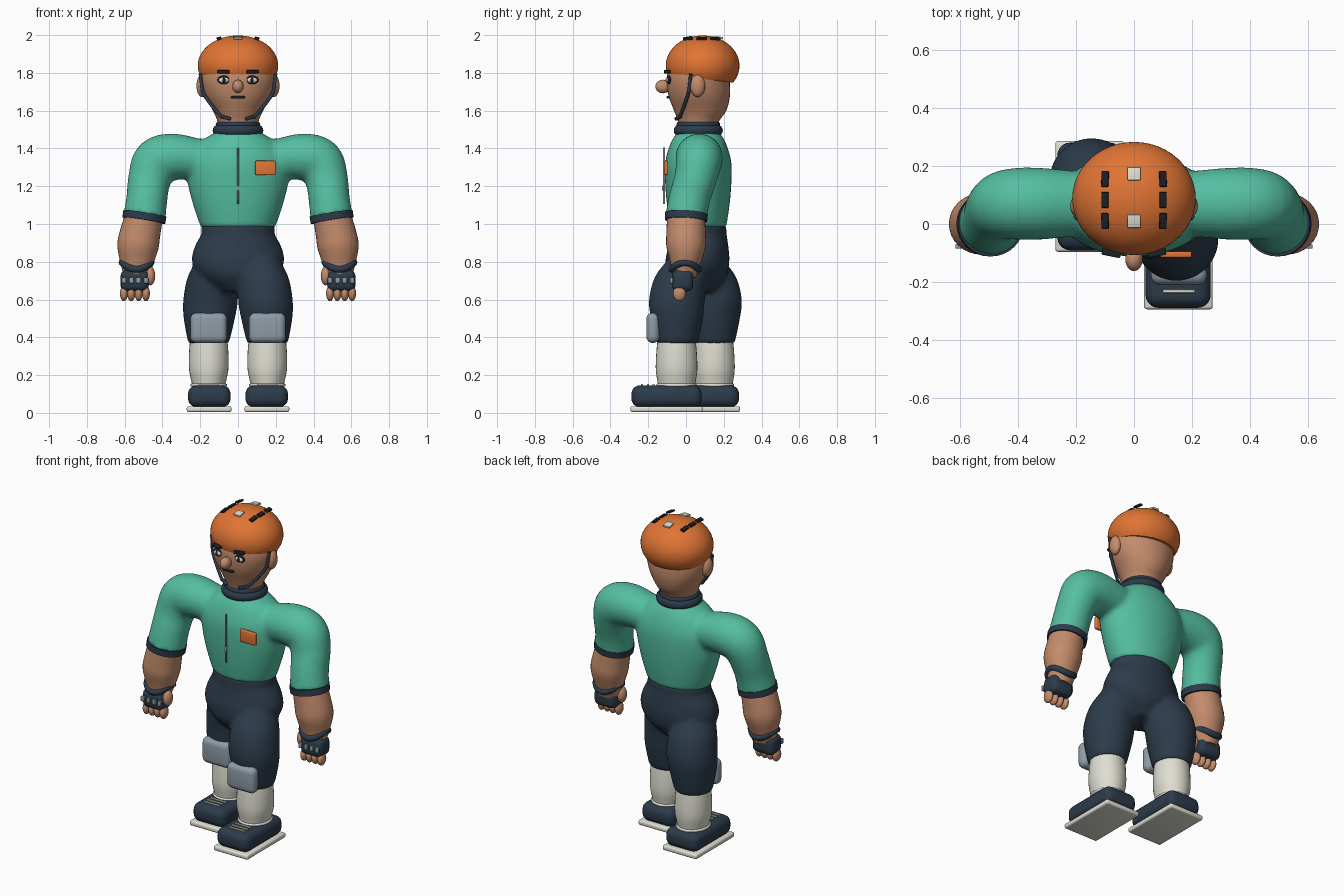
import bpy, bmesh, math
from mathutils import Vector, Matrix

if "Cube" in bpy.data.objects:
    bpy.data.objects.remove(bpy.data.objects["Cube"])


def mat(name, r, g, b):
    m = bpy.data.materials.new(name)
    lin = [((c / 255 + 0.055) / 1.055) ** 2.4 for c in (r, g, b)]
    m.diffuse_color = (*lin, 1)
    m.use_nodes = True
    m.node_tree.nodes["Principled BSDF"].inputs["Base Color"].default_value = m.diffuse_color
    return m


ORANGE = mat("orange", 224, 116, 52)
TEAL = mat("teal", 84, 190, 160)
SKIN = mat("skin", 196, 140, 108)
NAVY = mat("navy", 44, 59, 74)
WHITE = mat("off_white", 222, 222, 210)
GREY = mat("grey", 142, 156, 166)
BLACK = mat("black", 28, 32, 38)


def finish(name, bm, material, angle=40):
    bmesh.ops.recalc_face_normals(bm, faces=bm.faces)
    me = bpy.data.meshes.new(name)
    bm.to_mesh(me)
    bm.free()
    me.materials.append(material)
    ob = bpy.data.objects.new(name, me)
    bpy.context.collection.objects.link(ob)
    bpy.ops.object.select_all(action='DESELECT')
    ob.select_set(True)
    bpy.context.view_layer.objects.active = ob
    bpy.ops.object.shade_smooth_by_angle(angle=math.radians(angle))
    return ob


def spline(pts, steps=5):
    """Catmull-Rom through points of any dimension."""
    p = [Vector(q) for q in pts]
    out = []
    for i in range(len(p) - 1):
        a, b, c, d = p[max(i - 1, 0)], p[i], p[i + 1], p[min(i + 2, len(p) - 1)]
        for k in range(steps):
            t = k / steps
            out.append(0.5 * (2 * b + (c - a) * t + (2 * a - 5 * b + 4 * c - d) * t * t
                              + (3 * b - a - 3 * c + d) * t ** 3))
    return out + [p[-1]]


def add_loft(bm, pts, flat=False, n=32):
    """Elliptical sections (x, y, z, half_width, half_depth) along a path."""
    rows = spline([tuple(map(float, p)) for p in pts])
    cen = [Vector(r[:3]) for r in rows]
    rings = []
    for i, r in enumerate(rows):
        t = Vector((0, 0, 1)) if flat else (cen[min(i + 1, len(cen) - 1)] - cen[max(i - 1, 0)]).normalized()
        y = Vector((0, 1, 0))
        v = (y - t * y.dot(t)).normalized()
        u = v.cross(t)
        rings.append([bm.verts.new(cen[i] + u * r[3] * math.cos(2 * math.pi * k / n)
                                   + v * r[4] * math.sin(2 * math.pi * k / n)) for k in range(n)])
    fs = [bm.faces.new((a[k], a[(k + 1) % n], b[(k + 1) % n], b[k]))
          for a, b in zip(rings, rings[1:]) for k in range(n)]
    fs += [bm.faces.new(rings[0]), bm.faces.new(rings[-1])]
    bmesh.ops.recalc_face_normals(bm, faces=fs)


def loft(name, pts, material, flat=False):
    bm = bmesh.new()
    add_loft(bm, pts, flat)
    return finish(name, bm, material)


def ball(name, c, r, material, n=24):
    bm = bmesh.new()
    bmesh.ops.create_uvsphere(bm, u_segments=n, v_segments=n // 2, radius=1,
                              matrix=Matrix.Translation(c) @ Matrix.Diagonal((*r, 1)))
    return finish(name, bm, material)


def box(name, c, size, material, bevel=0.0, rot=None, seg=3):
    bm = bmesh.new()
    bmesh.ops.create_cube(bm, size=1, matrix=Matrix.Diagonal((*size, 1)))
    if bevel:
        bmesh.ops.bevel(bm, geom=bm.edges[:], offset=bevel, segments=seg, profile=0.5, affect='EDGES')
    bmesh.ops.transform(bm, matrix=Matrix.Translation(c) @ (rot or Matrix()), verts=bm.verts)
    return finish(name, bm, material)


def ring_tube(name, path, r, material, closed=True, n=10):
    """Round tube along a list of points."""
    bm = bmesh.new()
    m, rings = len(path), []
    for i, p in enumerate(path):
        a = path[(i - 1) % m] if closed else path[max(i - 1, 0)]
        b = path[(i + 1) % m] if closed else path[min(i + 1, m - 1)]
        q = (b - a).to_track_quat('Z', 'Y')
        rings.append([bm.verts.new(p + q @ Vector((r * math.cos(2 * math.pi * k / n),
                                                   r * math.sin(2 * math.pi * k / n), 0))) for k in range(n)])
    # match each ring to its neighbour with the smallest twist
    for i in range(m if closed else m - 1):
        A, B = rings[i], rings[(i + 1) % m]
        o = min(range(n), key=lambda s: sum((A[k].co - B[(k + s) % n].co).length for k in range(n)))
        for k in range(n):
            bm.faces.new((A[k], A[(k + 1) % n], B[(k + 1 + o) % n], B[(k + o) % n]))
    if not closed:
        bm.faces.new(rings[0])
        bm.faces.new(rings[-1])
    return finish(name, bm, material, 60)


def circle(c, rx, ry, wave=0.0, n=36):
    return [Vector((c[0] + rx * math.cos(a), c[1] + ry * math.sin(a), c[2] + wave * math.cos(2 * a)))
            for a in (2 * math.pi * i / n for i in range(n))]


def blend(ob, iterations):
    """Fuse overlapping volumes into one soft surface."""
    r = ob.modifiers.new("fuse", 'REMESH')
    r.mode, r.voxel_size, r.use_smooth_shade = 'VOXEL', 0.013, True
    s = ob.modifiers.new("soften", 'SMOOTH')
    s.factor, s.iterations = 0.5, iterations


# shirt: torso and two bent sleeves
bm = bmesh.new()
add_loft(bm, [(0, .065, .98, .197, .148), (0, .065, 1.1, .238, .166), (0, .065, 1.22, .267, .176),
              (0, .065, 1.33, .268, .175), (0, .065, 1.42, .215, .15), (0, .065, 1.475, .14, .12),
              (0, .065, 1.5, .09, .09)], True)
for s in (-1, 1):
    add_loft(bm, [(s * .1, .07, 1.35, .09, .1), (s * .22, .07, 1.347, .108, .115), (s * .34, .07, 1.355, .124, .125),
                  (s * .43, .068, 1.33, .127, .122), (s * .468, .05, 1.24, .114, .112),
                  (s * .482, .02, 1.14, .109, .11), (s * .495, 0, 1.035, .113, .11)])
blend(finish("shirt", bm, TEAL), 9)

# trousers: pelvis and two legs, one stepping forward
bm = bmesh.new()
add_loft(bm, [(0, .065, 1.0, .199, .15), (0, .065, .95, .194, .15), (0, .065, .88, .23, .16),
              (0, .06, .8, .245, .17), (0, .055, .72, .2, .155), (0, .05, .64, .1, .09)], True)
for s in (-1, 1):
    d = .098 if s < 0 else -.098          # leg offset from the middle of the stride
    m = .05
    add_loft(bm, [(s * .125, m + d * .3, .82, .09, .11), (s * .137, m + d * .75, .72, .13, .142),
                  (s * .145, m + d, .6, .145, .148), (s * .152, m + d, .5, .136, .138),
                  (s * .156, m + d, .365, .108, .11)], True)
blend(finish("trousers", bm, NAVY), 8)

for s in (-1, 1):
    side = "left" if s > 0 else "right"
    y = -.05 if s > 0 else .148
    x = s * .155
    # lower leg
    loft(side + "_sock", [(x, y, .39, .098, .1), (x, y, .32, .104, .107), (x, y, .23, .104, .11),
                          (x, y, .16, .09, .1), (x, y, .13, .085, .095)], WHITE, True)
    box(side + "_knee_pad", (x, y - .125, .45), (.195, .07, .16), GREY, .034, seg=5)
    fy = y - .053
    box(side + "_shoe", (x - s * .003, fy, .088), (.225, .372, .115), NAVY, .045, seg=5)
    box(side + "_sole", (x - s * .002, fy, .02), (.237, .382, .03), WHITE, .01)
    ring_tube(side + "_shoe_rim", circle((x, y, .147), .088, .098), .009, WHITE)
    for i in range(3):
        box(side + "_lace", (x, y - .122 - i * .03, .148), (.11, .011, .01), WHITE, .003)

    # forearm and cuff
    loft(side + "_cuff", [(s * .493, .002, 1.056, .115, .114), (s * .499, 0, 1.018, .115, .112)], NAVY)
    loft(side + "_forearm", [(s * .497, 0, 1.04, .1, .1), (s * .518, 0, .95, .107, .104),
                             (s * .53, 0, .88, .109, .104), (s * .535, -.003, .8, .09, .082),
                             (s * .54, -.01, .72, .065, .06)], SKIN)
    # wrist strap, glove and fingers
    ring_tube(side + "_wrist_strap", circle((s * .537, -.005, .778), .076, .07, .018), .019, NAVY)
    box(side + "_glove", (s * .547, -.018, .7), (.15, .112, .115), NAVY, .034, seg=4)
    ball(side + "_thumb", (s * .464, -.03, .725), (.026, .034, .05), SKIN)
    for i in range(4):
        fx = s * (.487 + i * .039)
        ball(side + "_finger", (fx, -.035, .632), (.021, .034, .041), SKIN, 16)
        box(side + "_knuckle_plate", (fx, -.077, .702), (.024, .016, .032), GREY, .004)

    # ear, eye, brow
    ball(side + "_ear", (s * .19, .062, 1.732), (.03, .04, .06), SKIN)
    ball(side + "_eye_rim", (s * .075, -.09, 1.763), (.035, .012, .023), BLACK)
    ball(side + "_eye_white", (s * .075, -.093, 1.762), (.028, .013, .016), WHITE)
    ball(side + "_pupil", (s * .075, -.098, 1.762), (.011, .012, .014), BLACK, 16)
    box(side + "_brow", (s * .078, -.1, 1.806), (.066, .024, .018), BLACK, .005,
        Matrix.Rotation(s * .2, 4, 'Z'))
    # chin strap with buckle
    ring_tube(side + "_chin_strap", [Vector(p) for p in spline([
        (s * .2, .025, 1.795), (s * .193, .02, 1.74), (s * .182, .012, 1.69),
        (s * .133, -.012, 1.62), (s * .085, -.035, 1.565)])], .009, NAVY, False)
    box(side + "_strap_buckle", (s * .068, -.041, 1.564), (.065, .016, .018), NAVY, .005,
        Matrix.Rotation(s * .45, 4, 'Z') @ Matrix.Rotation(-s * .25, 4, 'Y'))

    # helmet vents
    for vy in (.01, .083, .155):
        box(side + "_vent", (s * .1, vy, 1.982), (.025, .054, .012), BLACK, .003,
            Matrix.Rotation(s * .3, 4, 'Y') @ Matrix.Rotation((.083 - vy) * 1.5, 4, 'X'))

# head and neck
loft("head", [(0, .065, 1.47, .1, .1), (0, .066, 1.54, .108, .108), (0, .075, 1.6, .133, .138),
              (0, .07, 1.68, .176, .163), (0, .065, 1.77, .196, .167), (0, .075, 1.85, .175, .155),
              (0, .085, 1.93, .1, .1)], SKIN, True)
ball("nose", (0, -.122, 1.728), (.03, .04, .036), SKIN)
box("mouth", (0, -.094, 1.671), (.072, .018, .014), BLACK, .005)

# helmet: dome cut along a slanted rim
bm = bmesh.new()
bmesh.ops.create_uvsphere(bm, u_segments=48, v_segments=32, radius=1,
                          matrix=Matrix.Translation((0, .088, 1.838)) @ Matrix.Diagonal((.213, .195, .16, 1)))
cut = bmesh.ops.bisect_plane(bm, geom=bm.verts[:] + bm.edges[:] + bm.faces[:], plane_co=(0, .088, 1.768),
                             plane_no=(0, .12, 1), clear_inner=True)
bmesh.ops.edgeloop_fill(bm, edges=[e for e in cut['geom_cut'] if isinstance(e, bmesh.types.BMEdge)])
finish("helmet", bm, ORANGE)
for py in (.01, .173):
    box("helmet_patch", (0, py, 1.987), (.045, .046, .012), WHITE, .003,
        Matrix.Rotation((.09 - py) * 2, 4, 'X'))

# collar
ring_tube("collar", circle((0, .065, 1.495), .104, .1), .03, NAVY, n=16)
ring_tube("collar_top", circle((0, .065, 1.525), .1, .098), .018, NAVY, n=12)

# zip and chest badge
box("zip", (0, -.117, 1.255), (.008, .012, .3), GREY, .002)
box("zip_pull", (0, -.124, 1.19), (.012, .008, .025), WHITE, .002)
box("badge", (.145, -.105, 1.297), (.108, .022, .076), ORANGE, .006)
